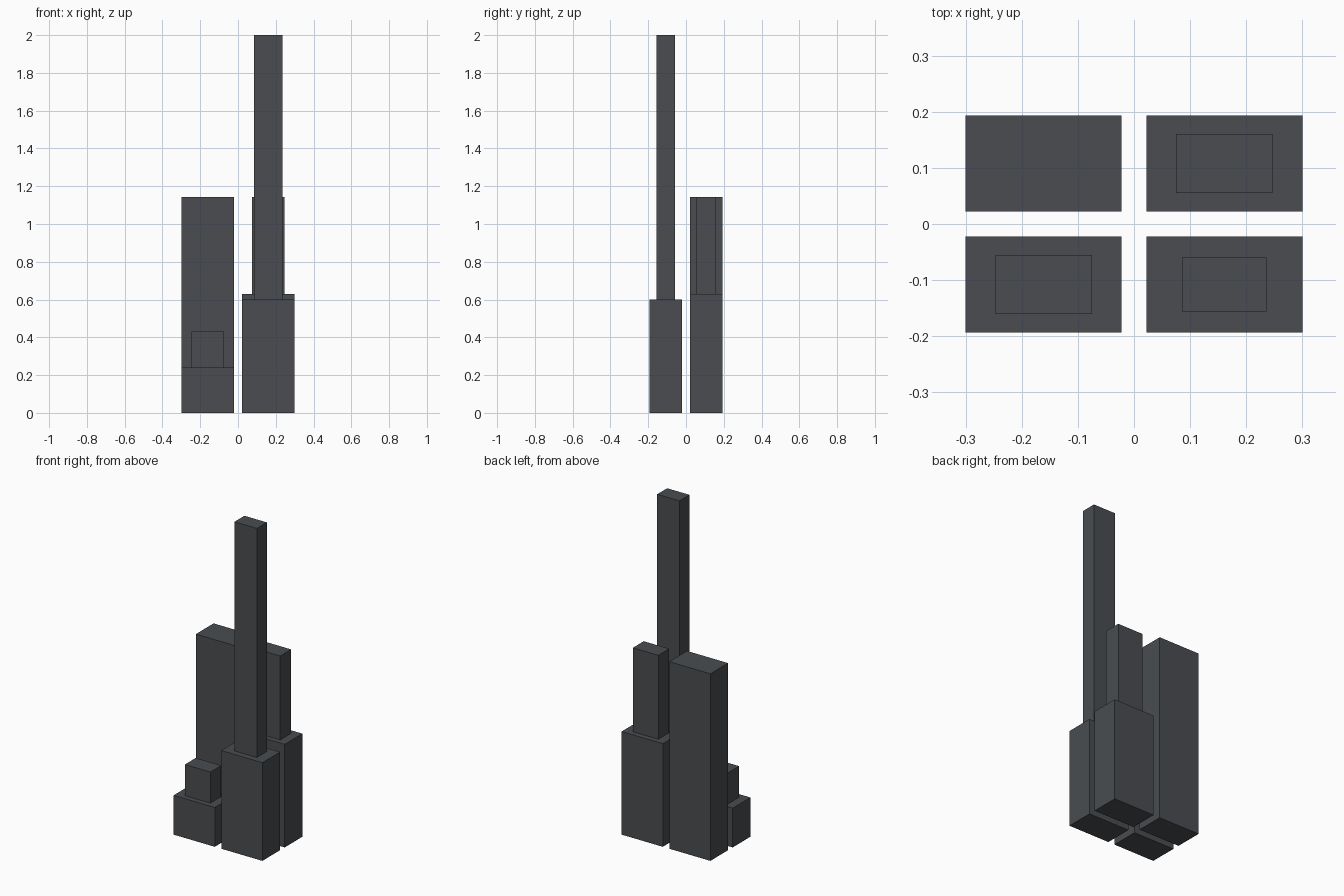
import bpy
import bmesh
from mathutils import Vector

cube = bpy.data.objects.get("Cube")
if cube:
    bpy.data.objects.remove(cube, do_unlink=True)

# Single dark slate colour
slate = bpy.data.materials.new("dark_slate_grey")
colour = (0.067, 0.073, 0.082, 1.0)
slate.use_nodes = True
slate.diffuse_color = colour
slate.node_tree.nodes["Principled BSDF"].inputs["Base Color"].default_value = colour


def block(name, centre, half, bottom, top):
    """Flat-faced upright box between two heights."""
    size = Vector((half[0] * 2, half[1] * 2, top - bottom))
    place = Vector((centre[0], centre[1], (top + bottom) / 2))
    bm = bmesh.new()
    bmesh.ops.create_cube(bm, size=1)
    for v in bm.verts:
        v.co = v.co * size + place
    mesh = bpy.data.meshes.new(name)
    bm.to_mesh(mesh)
    bm.free()
    mesh.materials.append(slate)
    obj = bpy.data.objects.new(name, mesh)
    bpy.context.collection.objects.link(obj)


CX, CY = 0.161, 0.1075
BASE = (0.139, 0.0855)
WIDE = (0.086, 0.0525)
SLIM = (0.0755, 0.048)

# Four buildings: name, side signs, base height, upper footprint, upper height
buildings = [
    ("front_right_building", -1, -1, 0.24, WIDE, 0.43),
    ("front_left_building", 1, -1, 0.60, SLIM, 2.0),
    ("back_left_building", 1, 1, 0.63, WIDE, 1.143),
    ("back_right_building", -1, 1, 1.143, None, None),
]

for name, sx, sy, base_top, upper, upper_top in buildings:
    centre = (sx * CX, sy * CY)
    block(name + "_base", centre, BASE, 0, base_top)
    if upper:
        block(name + "_tower", centre, upper, base_top, upper_top)
